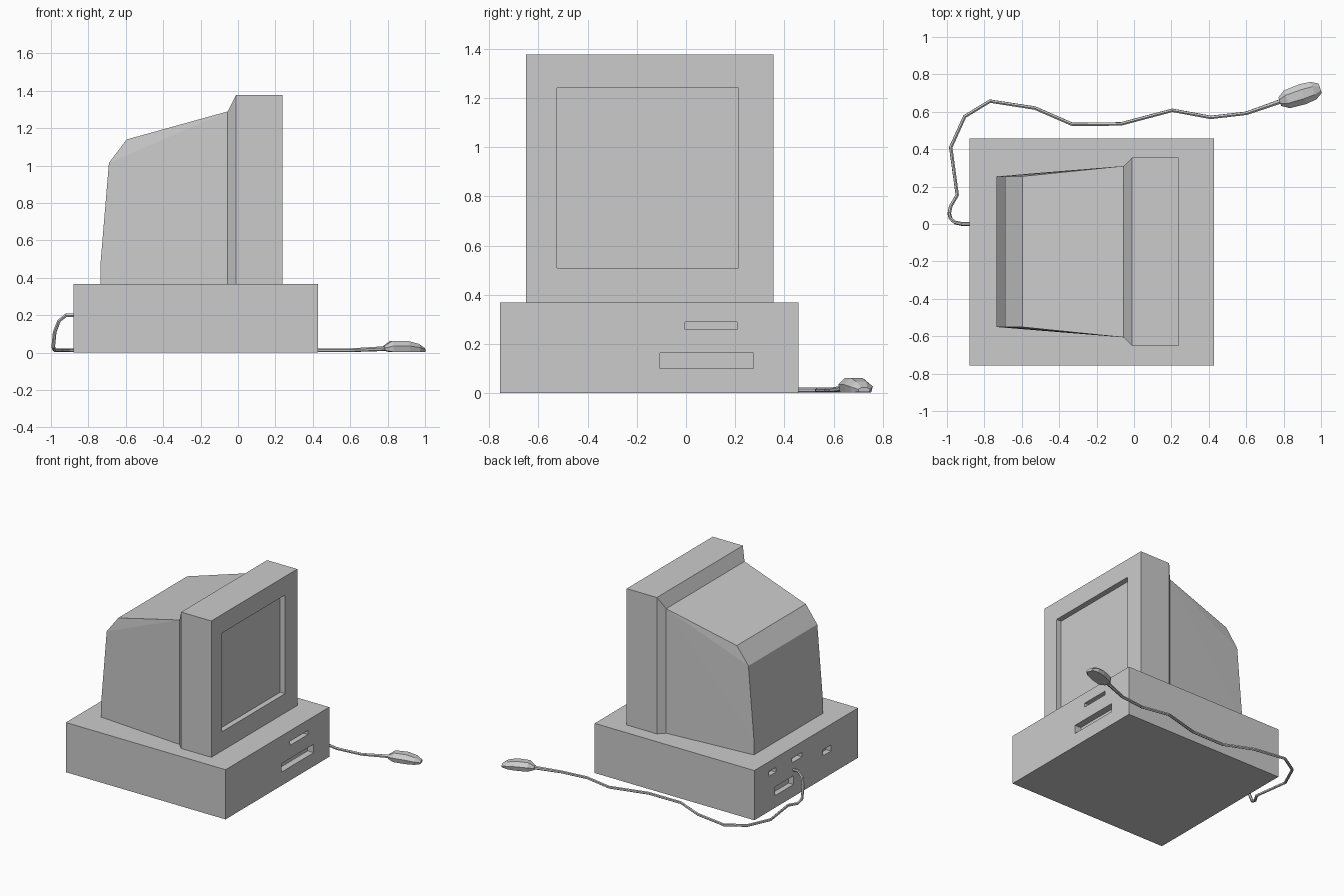
import bpy, bmesh, math
from mathutils import Matrix

if "Cube" in bpy.data.objects:
    bpy.data.objects.remove(bpy.data.objects["Cube"])


def finish(bm, name):
    bmesh.ops.recalc_face_normals(bm, faces=bm.faces)
    me = bpy.data.meshes.new(name)
    bm.to_mesh(me)
    bm.free()
    ob = bpy.data.objects.new(name, me)
    bpy.context.collection.objects.link(ob)
    return ob


def boxes(name, ranges):
    """One mesh holding a box per (x0, x1, y0, y1, z0, z1)."""
    bm = bmesh.new()
    for x0, x1, y0, y1, z0, z1 in ranges:
        m = Matrix.Translation(((x0 + x1) / 2, (y0 + y1) / 2, (z0 + z1) / 2))
        bmesh.ops.create_cube(bm, size=1, matrix=m @ Matrix.Diagonal((x1 - x0, y1 - y0, z1 - z0, 1)))
    return finish(bm, name)


def loft(name, rings):
    """Skin a series of equal-length rings and cap both ends."""
    bm = bmesh.new()
    vs = [[bm.verts.new(p) for p in r] for r in rings]
    n = len(vs[0])
    for a, b in zip(vs, vs[1:]):
        for i in range(n):
            j = (i + 1) % n
            bm.faces.new((a[i], a[j], b[j], b[i]))
    bm.faces.new(vs[0])
    bm.faces.new(vs[-1])
    return finish(bm, name)


def cut(ob, ranges):
    """Sink rectangular recesses into an object."""
    cutter = boxes(ob.name + "_cutter", ranges)
    cutter.hide_render = True
    mod = ob.modifiers.new("recesses", 'BOOLEAN')
    mod.operation = 'DIFFERENCE'
    mod.solver = 'EXACT'
    mod.object = cutter
    bpy.context.view_layer.objects.active = ob
    bpy.ops.object.modifier_apply(modifier=mod.name)
    bpy.data.objects.remove(cutter)


# Computer case with drive slots on the +x face and ports on the -x face
X0, X1, TOP = -0.88, 0.428, 0.368
case = boxes("computer_case", [(X0, X1, -0.757, 0.457, 0, TOP)])
slots = [(-0.105, 0.275, 0.10, 0.163), (-0.005, 0.207, 0.26, 0.29)]
ports = [(0.0, 0.215, 0.09, 0.155), (0.203, 0.285, 0.26, 0.295),
         (-0.10, 0.016, 0.257, 0.29), (-0.44, -0.346, 0.17, 0.215)]
cut(case, [(X1 - 0.05, X1 + 0.1, *s) for s in slots] +
          [(X0 - 0.1, X0 + 0.04, *p) for p in ports])

# Monitor front: square frame with a tapered rear collar
CY = -0.148


def monitor_ring(x, hw, top):
    return [(x, CY - hw, TOP), (x, CY + hw, TOP), (x, CY + hw, top), (x, CY - hw, top)]


frame = loft("monitor_frame", [monitor_ring(0.237, 0.503, 1.378),
                               monitor_ring(-0.01, 0.503, 1.378),
                               monitor_ring(-0.055, 0.458, 1.29)])
cut(frame, [(0.197, 0.4, -0.525, 0.213, 0.51, 1.24)])

# Monitor rear housing: hull of a side profile mirrored across its centre
bm = bmesh.new()
for x, z, hw in [(-0.055, TOP, 0.458), (-0.055, 1.29, 0.458), (-0.595, 1.14, 0.403),
                 (-0.69, 1.015, 0.403), (-0.735, 0.48, 0.403), (-0.735, TOP, 0.403)]:
    for s in (-1, 1):
        bm.verts.new((x, CY + s * hw, z))
bmesh.ops.convex_hull(bm, input=bm.verts)
finish(bm, "monitor_housing")

# Mouse: faceted shell from stations (along, half width, bottom, top)
stations = [(-0.115, 0.024, 0.012, 0.036), (-0.075, 0.050, 0.004, 0.062),
            (0.015, 0.056, 0.003, 0.062), (0.075, 0.049, 0.003, 0.047),
            (0.112, 0.026, 0.005, 0.024)]
rings = []
for u, hw, lo, hi in stations:
    mid = lo + (hi - lo) * 0.55
    rings.append([(u, -hw * 0.85, lo), (u, -hw, mid), (u, -hw * 0.45, hi),
                  (u, hw * 0.45, hi), (u, hw, mid), (u, hw * 0.85, lo)])
mouse = loft("mouse", rings)
mouse.location = (0.889, 0.69, 0)
mouse.rotation_euler.z = math.radians(18)

# Mouse cable trailing from the rear port around the case
path = [(-0.86, 0, 0.2), (-0.92, 0.0, 0.2), (-0.957, 0.008, 0.17), (-0.98, 0.028, 0.11),
        (-0.988, 0.055, 0.03), (-0.98, 0.095, 0.013), (-0.945, 0.155, 0.013),
        (-0.98, 0.41, 0.013), (-0.905, 0.575, 0.013), (-0.77, 0.657, 0.013),
        (-0.53, 0.62, 0.013), (-0.33, 0.533, 0.013), (-0.07, 0.535, 0.013),
        (0.205, 0.608, 0.013), (0.41, 0.57, 0.013), (0.6, 0.592, 0.013), (0.79, 0.658, 0.022)]
cu = bpy.data.curves.new("mouse_cable", 'CURVE')
cu.dimensions = '3D'
cu.bevel_depth = 0.01
cu.bevel_resolution = 1
cu.use_fill_caps = True
sp = cu.splines.new('POLY')
sp.points.add(len(path) - 1)
for pt, co in zip(sp.points, path):
    pt.co = (*co, 1)
sp.points[-1].radius = 1.3
sp.use_smooth = False
bpy.context.collection.objects.link(bpy.data.objects.new("mouse_cable", cu))
